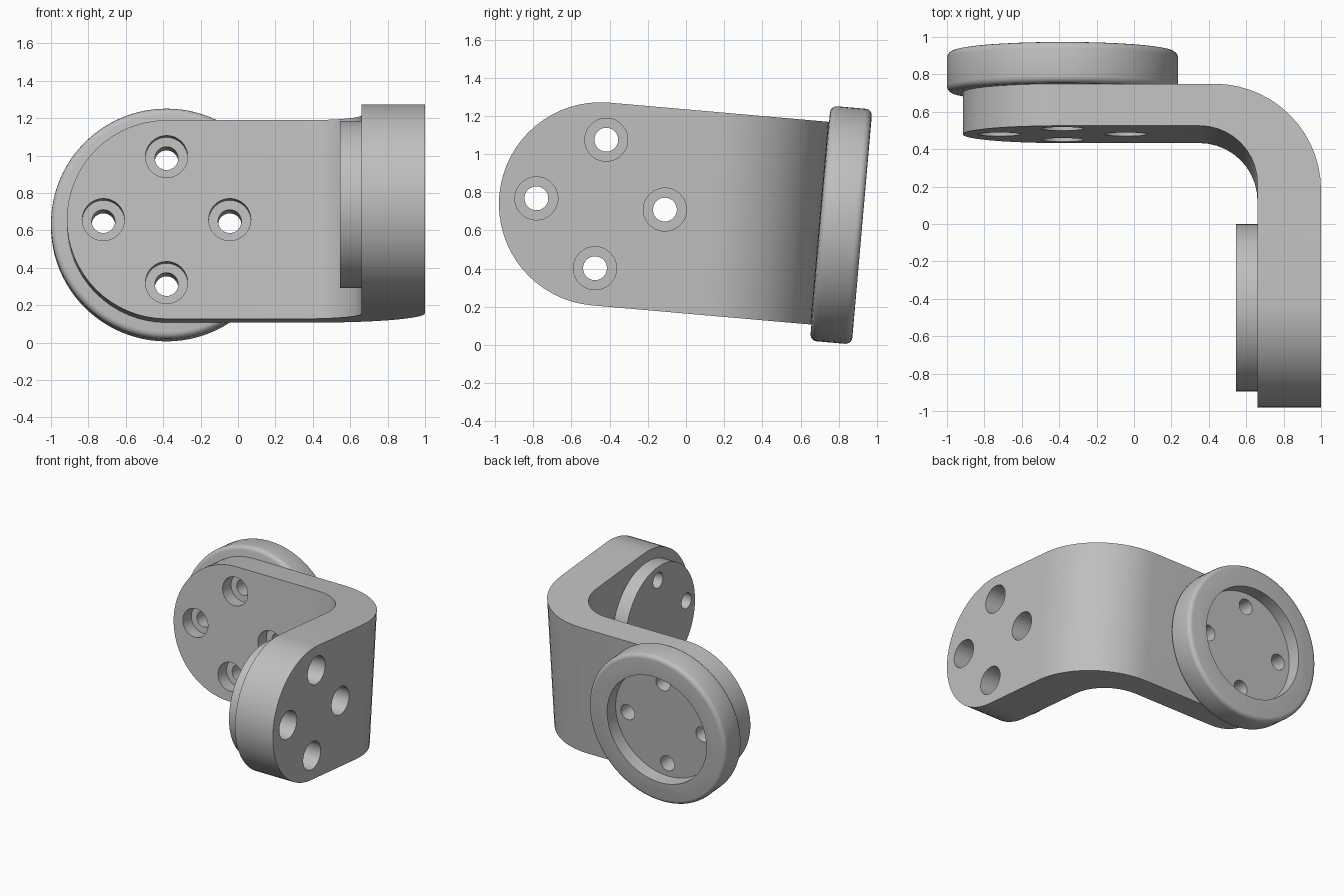
import bpy, bmesh
from math import sin, cos, pi, radians
from mathutils import Matrix

if "Cube" in bpy.data.objects:
    bpy.data.objects.remove(bpy.data.objects["Cube"], do_unlink=True)

TILT = Matrix.Rotation(radians(-5), 4, 'X')
MID = 0.697            # height of both joint axes
ARM_X, LEG_Y = -0.382, -0.51
END_R, HOLE_RING = 0.533, 0.338

grey = bpy.data.materials.new("machined grey")
grey.use_nodes = True
grey.diffuse_color = (0.52, 0.52, 0.52, 1)
grey.node_tree.nodes["Principled BSDF"].inputs["Base Color"].default_value = grey.diffuse_color


def make(name, bm):
    bmesh.ops.recalc_face_normals(bm, faces=bm.faces)
    mesh = bpy.data.meshes.new(name)
    bm.to_mesh(mesh)
    bm.free()
    mesh.materials.append(grey)
    ob = bpy.data.objects.new(name, mesh)
    bpy.context.collection.objects.link(ob)
    return ob


def prism(name, outline, axis, low, high):
    """Extrude a 2D outline along an axis; outline uses the other two axes in order."""
    bm = bmesh.new()
    verts = []
    for a, b in outline:
        co = [a, b]
        co.insert(axis, low)
        verts.append(bm.verts.new(co))
    face = bm.faces.new(verts)
    out = bmesh.ops.extrude_face_region(bm, geom=[face])
    shift = [0, 0, 0]
    shift[axis] = high - low
    bmesh.ops.translate(bm, vec=shift, verts=[v for v in out["geom"] if isinstance(v, bmesh.types.BMVert)])
    return make(name, bm)


def arc(cx, cy, r, start, end, n):
    return [(cx + r * cos(radians(start + (end - start) * i / n)),
             cy + r * sin(radians(start + (end - start) * i / n))) for i in range(n + 1)]


def cylinder(name, a, b, r, axis, low, high, n=64):
    return prism(name, arc(a, b, r, 0, 360, n)[:-1], axis, low, high)


def combine(ob, tool, operation):
    mod = ob.modifiers.new("cut", 'BOOLEAN')
    mod.operation, mod.object, mod.solver = operation, tool, 'EXACT'
    bpy.context.view_layer.objects.active = ob
    bpy.ops.object.modifier_apply(modifier=mod.name)
    bpy.data.objects.remove(tool, do_unlink=True)


def drill(ob, a, b, axis, r, low, high):
    """Cut four holes on a ring round a joint axis."""
    for k in range(4):
        t = k * pi / 2
        tool = cylinder("drill", a + HOLE_RING * cos(t), b + HOLE_RING * sin(t), r, axis, low, high, 32)
        combine(ob, tool, 'DIFFERENCE')


# Bracket: L-shaped plan with a rounded corner
plan = ([(-1.2, 0.645)] + arc(0.43, 0.075, 0.57, 90, 0, 14) + [(1, -1.3), (0.66, -1.3)]
        + arc(0.35, 0.11, 0.31, 0, 90, 10) + [(-1.2, 0.42)])
bracket = prism("bracket", plan, 2, MID - 0.8, MID + 0.8)

# Round the free ends of the arm and the leg
for axis, centre in ((1, ARM_X), (0, LEG_Y)):
    end = arc(centre, MID, END_R, 90, 270, 32) + [(1.5, MID - END_R), (1.5, MID + END_R)]
    combine(bracket, prism("end_shape", end, axis, -2, 2), 'INTERSECT')

# Locating boss on the inside of the leg
combine(bracket, cylinder("boss", LEG_Y, MID, 0.447, 0, 0.545, 0.75), 'UNION')

# Stepped screw holes
drill(bracket, LEG_Y, MID, 0, 0.113, 0.77, 1.1)
drill(bracket, LEG_Y, MID, 0, 0.0625, 0.45, 0.85)
drill(bracket, ARM_X, MID, 1, 0.113, 0.3, 0.53)
drill(bracket, ARM_X, MID, 1, 0.0625, 0.5, 0.75)

# Coupling disc behind the arm, with softened rims
disc = cylinder("coupling_disc", ARM_X, MID, 0.618, 1, 0.645, 0.865, 96)
bm = bmesh.new()
bm.from_mesh(disc.data)
rims = [e for e in bm.edges if abs(e.verts[0].co.y - e.verts[1].co.y) < 0.01]
bmesh.ops.bevel(bm, geom=rims, offset=0.035, segments=4, profile=0.5, affect='EDGES')
bm.to_mesh(disc.data)
bm.free()

# Socket and screw holes in the disc
combine(disc, cylinder("socket", ARM_X, MID, 0.447, 1, 0.755, 1), 'DIFFERENCE')
drill(disc, ARM_X, MID, 1, 0.0625, 0.6, 0.8)

# Tilt the assembly and shade it
for ob in (bracket, disc):
    ob.data.transform(TILT)
    bpy.ops.object.select_all(action='DESELECT')
    ob.select_set(True)
    bpy.context.view_layer.objects.active = ob
    bpy.ops.object.shade_smooth_by_angle(angle=radians(30))
